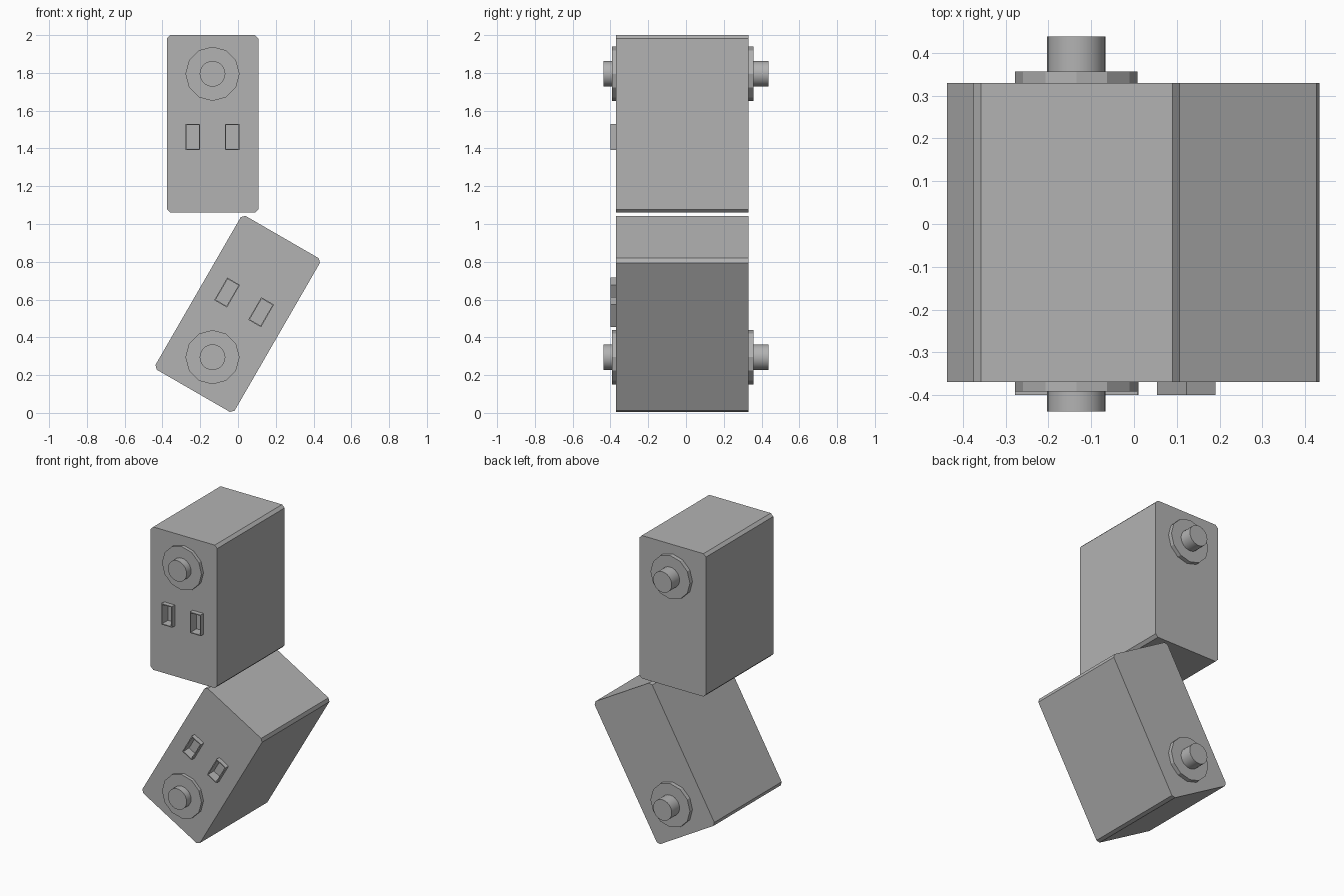
import bpy, bmesh, math
from mathutils import Matrix, Vector

cube = bpy.data.objects.get("Cube")
if cube:
    bpy.data.objects.remove(cube, do_unlink=True)

grey = bpy.data.materials.new("mid_grey")
grey.use_nodes = True
COLOUR = (0.45, 0.45, 0.45, 1)
grey.diffuse_color = COLOUR
grey.node_tree.nodes["Principled BSDF"].inputs["Base Color"].default_value = COLOUR

FRONT, BACK = -0.37, 0.33      # case faces along y
AXIS_X = -0.135                # both shafts share this x


def finish(name, bm, place):
    bm.transform(place)
    bmesh.ops.recalc_face_normals(bm, faces=bm.faces)
    mesh = bpy.data.meshes.new(name)
    bm.to_mesh(mesh)
    bm.free()
    mesh.materials.append(grey)
    obj = bpy.data.objects.new(name, mesh)
    bpy.context.collection.objects.link(obj)
    return obj


def box(name, lo, hi, place, chamfer=0):
    lo, hi = Vector(lo), Vector(hi)
    bm = bmesh.new()
    bmesh.ops.create_cube(bm, size=1, matrix=Matrix.Translation((lo + hi) / 2)
                          @ Matrix.Diagonal((*(hi - lo), 1)))
    if chamfer:
        # only the edges running front to back
        edges = [e for e in bm.edges
                 if abs(e.verts[0].co.y - e.verts[1].co.y) > 0.1]
        bmesh.ops.bevel(bm, geom=edges, offset=chamfer, segments=1, affect='EDGES')
    return finish(name, bm, place)


def disc(name, radius, y0, y1, sides, place, smooth=False):
    bm = bmesh.new()
    bmesh.ops.create_cone(bm, cap_ends=True, segments=sides, radius1=radius,
                          radius2=radius, depth=y1 - y0,
                          matrix=Matrix.Translation((0, (y0 + y1) / 2, 0))
                          @ Matrix.Rotation(math.pi / 2, 4, 'X'))
    obj = finish(name, bm, place)
    if smooth:
        bpy.ops.object.select_all(action='DESELECT')
        obj.select_set(True)
        bpy.context.view_layer.objects.active = obj
        bpy.ops.object.shade_smooth_by_angle(angle=math.radians(35))


def cut(target, cutter):
    mod = target.modifiers.new("socket_hole", 'BOOLEAN')
    mod.operation = 'DIFFERENCE'
    mod.solver = 'EXACT'
    mod.object = cutter
    cutter.hide_render = True
    cutter.hide_viewport = True
    cutter.display_type = 'WIRE'


def servo(prefix, axis_z, up, tilt):
    """Servo motor around its shaft; up is the direction of the long end."""
    place = (Matrix.Translation((AXIS_X, 0, axis_z))
             @ Matrix.Rotation(math.radians(tilt), 4, 'Y'))

    # case with the shaft near one end
    z0, z1 = sorted((-0.205 * up, 0.735 * up))
    case = box(prefix + "_case", (-0.241, FRONT, z0), (0.243, BACK, z1), place, 0.018)

    # shaft and its collars
    disc(prefix + "_front_collar", 0.1435, -0.392, FRONT, 12, place)
    disc(prefix + "_back_collar", 0.1435, BACK, 0.357, 12, place)
    disc(prefix + "_front_shaft", 0.068, -0.438, FRONT, 24, place, True)
    disc(prefix + "_back_shaft", 0.068, BACK, 0.438, 24, place, True)

    # pair of hollow cable sockets
    for side, x in (("right", -0.104), ("left", 0.104)):
        z = 0.335 * up
        w, h, wall = 0.039, 0.069, 0.006
        socket = box(f"{prefix}_{side}_socket", (x - w, -0.40, z - h),
                     (x + w, FRONT, z + h), place)
        hole = box(f"{prefix}_{side}_socket_cutter",
                   (x - w + wall, -0.45, z - h + wall),
                   (x + w - wall, -0.34, z + h - wall), place)
        cut(socket, hole)
        cut(case, hole)


servo("upper_servo", 1.795, -1, 0)
servo("lower_servo", 0.295, 1, 30)
